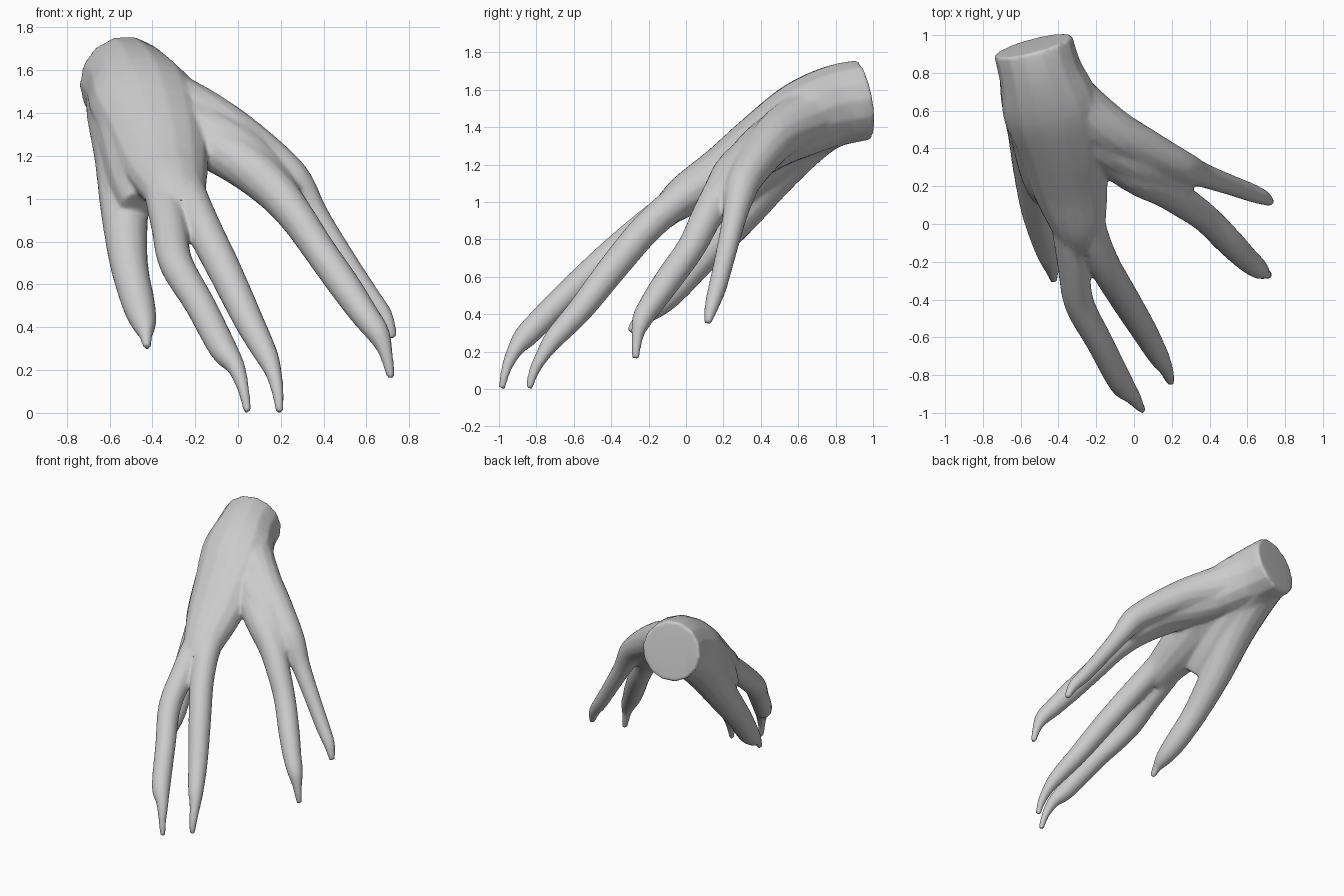
import bpy, bmesh, math
from mathutils import Vector

cube = bpy.data.objects.get("Cube")
if cube:
    bpy.data.objects.remove(cube, do_unlink=True)

SIDES, STEPS = 14, 4

skin = bpy.data.materials.new("grey_skin")
skin.use_nodes = True
grey = (0.6, 0.6, 0.6, 1)
skin.diffuse_color = grey
skin.node_tree.nodes["Principled BSDF"].inputs["Base Color"].default_value = grey


def refine(stations):
    """Smooth curve through stations of (x, y, z, half width, half depth)."""
    count = len(stations)
    rows = []
    for i in range(count - 1):
        a, b, c, d = (stations[min(max(i + k, 0), count - 1)] for k in (-1, 0, 1, 2))
        for s in range(STEPS):
            t = s / STEPS
            rows.append([0.5 * (2 * q + (r - p) * t + (2 * p - 5 * q + 4 * r - w) * t * t
                                + (3 * q - p - 3 * r + w) * t ** 3)
                         for p, q, r, w in zip(a, b, c, d)])
    return rows + [list(stations[-1])]


def limb(bm, stations):
    """Loft a closed tube of elliptical rings along the stations."""
    rows = refine([s if len(s) == 5 else (*s, s[3]) for s in stations])
    points = [Vector(r[:3]) for r in rows]
    rings = []
    for i, (p, row) in enumerate(zip(points, rows)):
        along = (points[min(i + 1, len(rows) - 1)] - points[max(i - 1, 0)]).normalized()
        side = Vector((1, 0, 0))
        side = (side - along * side.dot(along)).normalized()
        up = along.cross(side)
        angles = [math.tau * k / SIDES for k in range(SIDES)]
        rings.append([bm.verts.new(p + side * row[3] * math.cos(a) + up * row[4] * math.sin(a))
                      for a in angles])
    for a, b in zip(rings, rings[1:]):
        for k in range(SIDES):
            n = (k + 1) % SIDES
            bm.faces.new((a[k], a[n], b[n], b[k]))
    bm.faces.new(rings[0][::-1])
    bm.faces.new(rings[-1])


# Wrist and palm
palm = [(-.535, .945, 1.545, .215, .22), (-.495, .80, 1.515, .222, .22),
        (-.44, .62, 1.45, .26, .20), (-.385, .42, 1.33, .24, .165),
        (-.34, .20, 1.165, .205, .14), (-.295, 0, 1.035, .15, .115), (-.27, -.12, .94, .11, .08)]
# Flesh sloping from the palm down to the thumb
thumb_web = [(-.50, .76, 1.48, .20), (-.49, .60, 1.40, .195), (-.475, .42, 1.24, .17),
             (-.465, .26, 1.08, .135), (-.455, .15, .97, .09)]

# Digits run from inside the palm to a narrow claw
thumb = [(-.555, .85, 1.50, .16), (-.54, .66, 1.38, .165), (-.53, .48, 1.18, .14),
         (-.53, .30, .95, .113), (-.51, .08, .70, .09), (-.465, -.09, .51, .078),
         (-.44, -.19, .42, .06), (-.43, -.26, .36, .032), (-.425, -.30, .305, .02)]
inner_finger = [(-.38, .30, 1.25, .10), (-.35, 0, 1.03, .09), (-.32, -.22, .865, .085),
                (-.29, -.42, .70, .08), (-.18, -.63, .51, .072), (-.07, -.84, .30, .066),
                (-.01, -.91, .215, .044), (.025, -.96, .11, .028), (.045, -.985, .003, .019)]
middle_finger = [(-.30, .30, 1.25, .10), (-.24, 0, 1.04, .09), (-.165, -.20, .87, .085),
                 (-.06, -.38, .66, .08), (.05, -.56, .43, .07), (.13, -.70, .275, .056),
                 (.165, -.76, .19, .04), (.185, -.81, .10, .029), (.195, -.84, .003, .019)]
outer_finger = [(-.30, .50, 1.35, .12), (0, .28, 1.18, .115), (.16, .19, 1.05, .10),
                (.27, .11, .92, .085), (.38, .03, .76, .077), (.50, -.09, .59, .075),
                (.59, -.18, .46, .066), (.655, -.235, .37, .055), (.69, -.26, .28, .033),
                (.715, -.27, .163, .02)]
little_finger = [(-.44, .76, 1.50, .16), (-.29, .61, 1.43, .15), (-.12, .49, 1.355, .13),
                 (.05, .40, 1.25, .112), (.21, .32, 1.13, .095), (.28, .29, 1.05, .085),
                 (.36, .26, .92, .066), (.50, .21, .71, .055), (.61, .17, .55, .05),
                 (.685, .14, .45, .04), (.725, .115, .35, .02)]
# Flesh joining the two outer digits to the wrist
web = [(-.43, .74, 1.45, .17), (-.25, .50, 1.34, .15), (0, .34, 1.22, .125),
       (.15, .25, 1.09, .10), (.25, .20, 1.00, .07)]

bm = bmesh.new()
for part in (palm, thumb_web, thumb, inner_finger, middle_finger,
             outer_finger, little_finger, web):
    limb(bm, part)
bmesh.ops.recalc_face_normals(bm, faces=bm.faces)
mesh = bpy.data.meshes.new("hand")
bm.to_mesh(mesh)
bm.free()
hand = bpy.data.objects.new("hand", mesh)
bpy.context.collection.objects.link(hand)
mesh.materials.append(skin)

# Fuse the limbs into one skin, relax the joins, then thin the mesh
fuse = hand.modifiers.new("fuse", 'REMESH')
fuse.mode = 'VOXEL'
fuse.voxel_size = 0.011
relax = hand.modifiers.new("relax", 'SMOOTH')
relax.factor = 0.5
relax.iterations = 8
thin = hand.modifiers.new("thin", 'DECIMATE')
thin.ratio = 0.15

bpy.ops.object.select_all(action='DESELECT')
hand.select_set(True)
bpy.context.view_layer.objects.active = hand
for name in ("fuse", "relax", "thin"):
    bpy.ops.object.modifier_apply(modifier=name)
bpy.ops.object.shade_smooth_by_angle(angle=math.radians(50))
